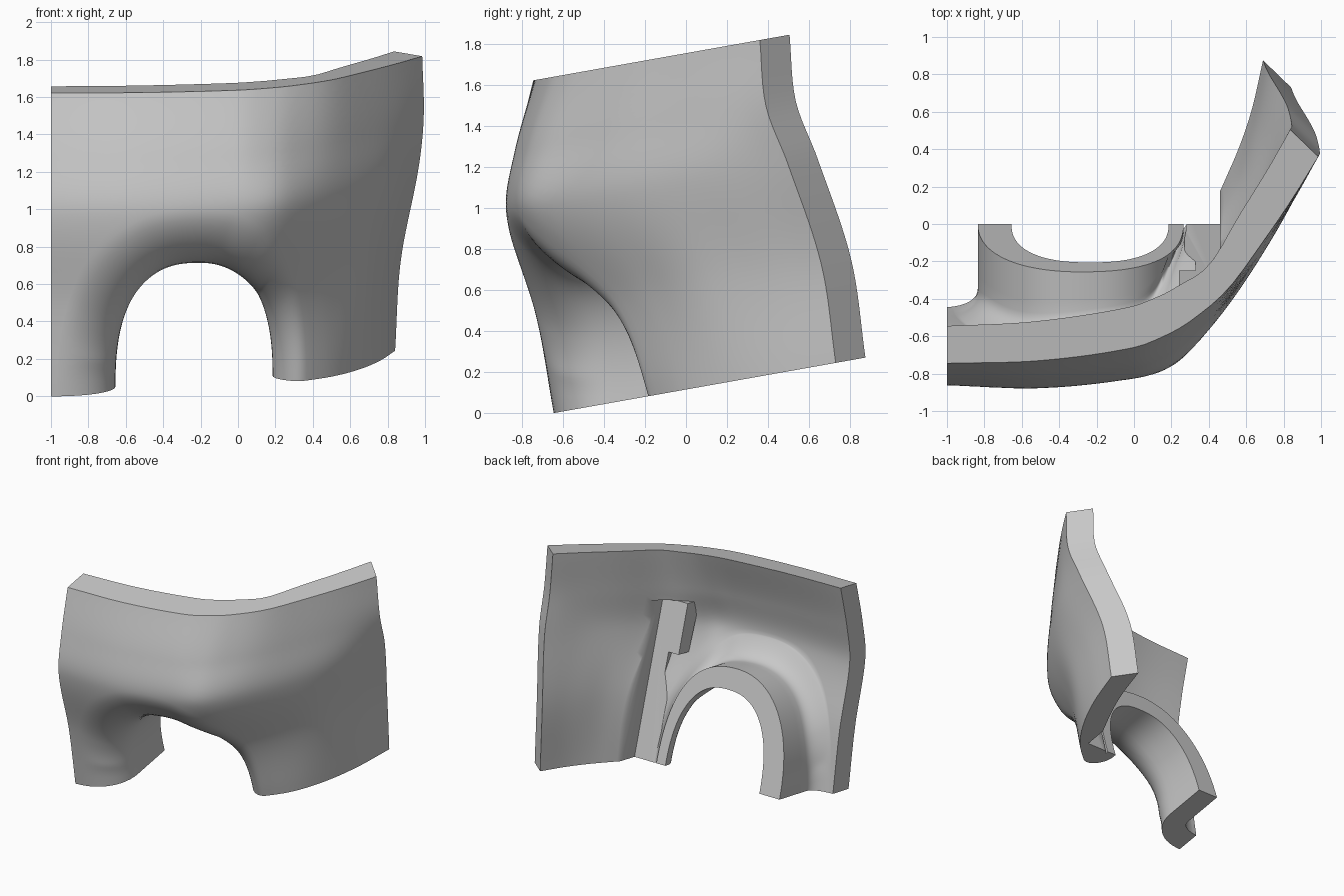
import bpy, bmesh, math
from mathutils import Vector

if "Cube" in bpy.data.objects:
    bpy.data.objects.remove(bpy.data.objects["Cube"])

SLOPE, HEIGHT, FRONT = 0.178, 1.64, 0.64   # tilt of the base, panel height

grey = bpy.data.materials.new("plain grey")
grey.use_nodes = True
grey.diffuse_color = (0.58, 0.58, 0.58, 1)
grey.node_tree.nodes["Principled BSDF"].inputs["Base Color"].default_value = (0.58, 0.58, 0.58, 1)

# Plan curves of the outer face, from the base up to the top edge
P = [-1, -.5, 0, .18, .3, .5, .7, .85, 1]
V = [0, .3, .62, .8, 1]
X = [[-1, -.5, 0, .18, .3, .5, .65, .76, .84],
     [-1, -.5, 0, .18, .3, .5, .68, .79, .87],
     [-1, -.5, 0, .18, .3, .5, .7, .84, .965],
     [-1, -.5, 0, .18, .3, .5, .71, .865, .993],
     [-1, -.5, 0, .18, .3, .5, .7, .85, .985]]
Y = [[-.645, -.6, -.4, -.31, -.22, -.05, .17, .43, .73],
     [-.73, -.73, -.59, -.47, -.37, -.17, .07, .36, .66],
     [-.86, -.875, -.82, -.765, -.67, -.43, -.13, .14, .495],
     [-.825, -.832, -.775, -.705, -.615, -.41, -.105, .145, .39],
     [-.745, -.73, -.66, -.59, -.52, -.35, -.08, .14, .36]]
# Wall thickness vector along the plan
DP = [-1, 0, .3, .5, .7, 1]
DX = [0, -.03, -.08, -.1, -.13, -.15]
DY = [.2, .215, .18, .13, .14, .145]


def spline(keys, vals, t):
    """Smooth curve through the values."""
    n = len(keys)
    i = max(j for j in range(n - 1) if j == 0 or keys[j] <= t)

    def slope(j):
        a, b = max(j - 1, 0), min(j + 1, n - 1)
        return (vals[b] - vals[a]) / (keys[b] - keys[a])
    w = keys[i + 1] - keys[i]
    u = (t - keys[i]) / w
    return ((1 + 2 * u) * (1 - u) ** 2 * vals[i] + u * (1 - u) ** 2 * w * slope(i)
            + u * u * (3 - 2 * u) * vals[i + 1] + u * u * (u - 1) * w * slope(i + 1))


def wall(p, v):
    return Vector((spline(V, [spline(P, r, p) for r in X], v),
                   spline(V, [spline(P, r, p) for r in Y], v), v * HEIGHT))


def depth(p):
    return Vector((spline(DP, DX, p), spline(DP, DY, p), 0))


def tilt(q):
    return Vector((q[0], q[1], q[2] + SLOPE * (q[1] + FRONT)))


def make(name, verts, faces):
    mesh = bpy.data.meshes.new(name)
    mesh.from_pydata([tilt(v) for v in verts], [], faces)
    bm = bmesh.new()
    bm.from_mesh(mesh)
    bmesh.ops.recalc_face_normals(bm, faces=bm.faces)
    bm.to_mesh(mesh)
    bm.free()
    obj = bpy.data.objects.new(name, mesh)
    bpy.context.collection.objects.link(obj)
    mesh.materials.append(grey)
    return obj


def border(s):
    """Panel edge: up the left side, along the top, down the right side."""
    if s < .36:
        return -1, s / .36
    if s < .7 - 1e-6:
        return -1 + 2 * (s - .36) / .34, 1
    return 1, (1 - s) / .3


def strip(s):
    """One section from the back of the archway out to the panel edge."""
    c, k = math.cos(math.pi * s), max(0, math.sin(math.pi * s)) ** .83
    c = math.copysign(abs(c) ** .83, c)
    side = (1 - c) / 2
    arch = Vector((-.235 - .42 * c, 0, .685 * k))
    pb, vb = -.235 - c * (.73 + (.6 - .73) * side), 1.04 * k / HEIGHT
    pe, ve = border(s)
    lip = wall(pb, vb)
    out = Vector((-c, 0, k)).normalized() * (.18 - .1 * side ** 3)
    back = -.3 * arch.z
    start = min(back - .03, lip.y + .3 + .1 * k)
    pts = []
    for i in range(4):                                   # tunnel
        q = arch.copy()
        q.y = back + (start - back) * i / 4
        r = q + out
        r.y -= .3 * out.z * (1 - i / 4)
        pts.append((q, r))
    # Rounded lip, tangent to the tunnel and to the wall
    a = Vector((arch.x, start, arch.z))
    reach = (lip - a).length
    heading = wall(pb + (pe - pb) * .05, vb + (ve - vb) * .05) - lip
    b = a - Vector((0, .4 * reach, 0))
    d = lip - heading.normalized() * reach * (.4 - .2 * k)
    for i in range(13):
        t = i / 12
        q = a * (1 - t) ** 3 + b * 3 * t * (1 - t) ** 2 + d * 3 * t * t * (1 - t) + lip * t ** 3
        turn = math.pi / 2 * t
        pts.append((q, q + out * math.cos(turn) + depth(pb) * math.sin(turn)))
    for i in range(1, 21):                               # outer wall
        f = i / 20
        p = pb + (pe - pb) * f
        q = wall(p, vb + (ve - vb) * f)
        pts.append((q, q + depth(p)))
    return pts


# Curved panel with its archway
N = 100
strips = [strip(i / N) for i in range(N + 1)]
M = len(strips[0])
verts = [q for st in strips for pair in st for q in pair]


def at(i, j, k):
    return (i * M + j) * 2 + k


faces = []
for i in range(N):
    for j in range(M - 1):
        for k in (0, 1):
            faces.append([at(i, j, k), at(i + 1, j, k), at(i + 1, j + 1, k), at(i, j + 1, k)])
    for j in (0, M - 1):
        faces.append([at(i, j, 0), at(i + 1, j, 0), at(i + 1, j, 1), at(i, j, 1)])
for j in range(M - 1):
    for i in (0, N):
        faces.append([at(i, j, 0), at(i, j + 1, 0), at(i, j + 1, 1), at(i, j, 1)])
panel = make("arched_panel", verts, faces)


def block(name, x0, x1, h0, h1, front, back):
    """Leaning block; front and back give depth as (offset, lean)."""
    vs = [(x, o + l * h, h) for h in (h0, h1) for o, l in (front, back) for x in (x0, x1)]
    return make(name, vs, [(0, 1, 3, 2), (4, 5, 7, 6), (0, 1, 5, 4),
                           (2, 3, 7, 6), (0, 2, 6, 4), (1, 3, 7, 5)])


# Recess behind the panel that leaves a step beside the rib
BACK = (0, -.3)
cutter = block("recess_cutter", .27, .46, -.1, 1.22, BACK, (.5, -.3))
cutter.hide_render = True
mod = panel.modifiers.new("recess", "BOOLEAN")
mod.operation, mod.object, mod.solver = "DIFFERENCE", cutter, "EXACT"
bpy.context.view_layer.objects.active = panel
panel.select_set(True)
bpy.ops.object.modifier_apply(modifier=mod.name)
bpy.data.objects.remove(cutter)
bpy.ops.object.shade_smooth_by_angle(angle=math.radians(35))

# Rib and its hook on the back
block("back_rib", .33, .459, 0, 1.22, (-.04, -.32), BACK)
block("rib_hook", .24, .34, .83, 1.22, (-.08, -.36), BACK)
